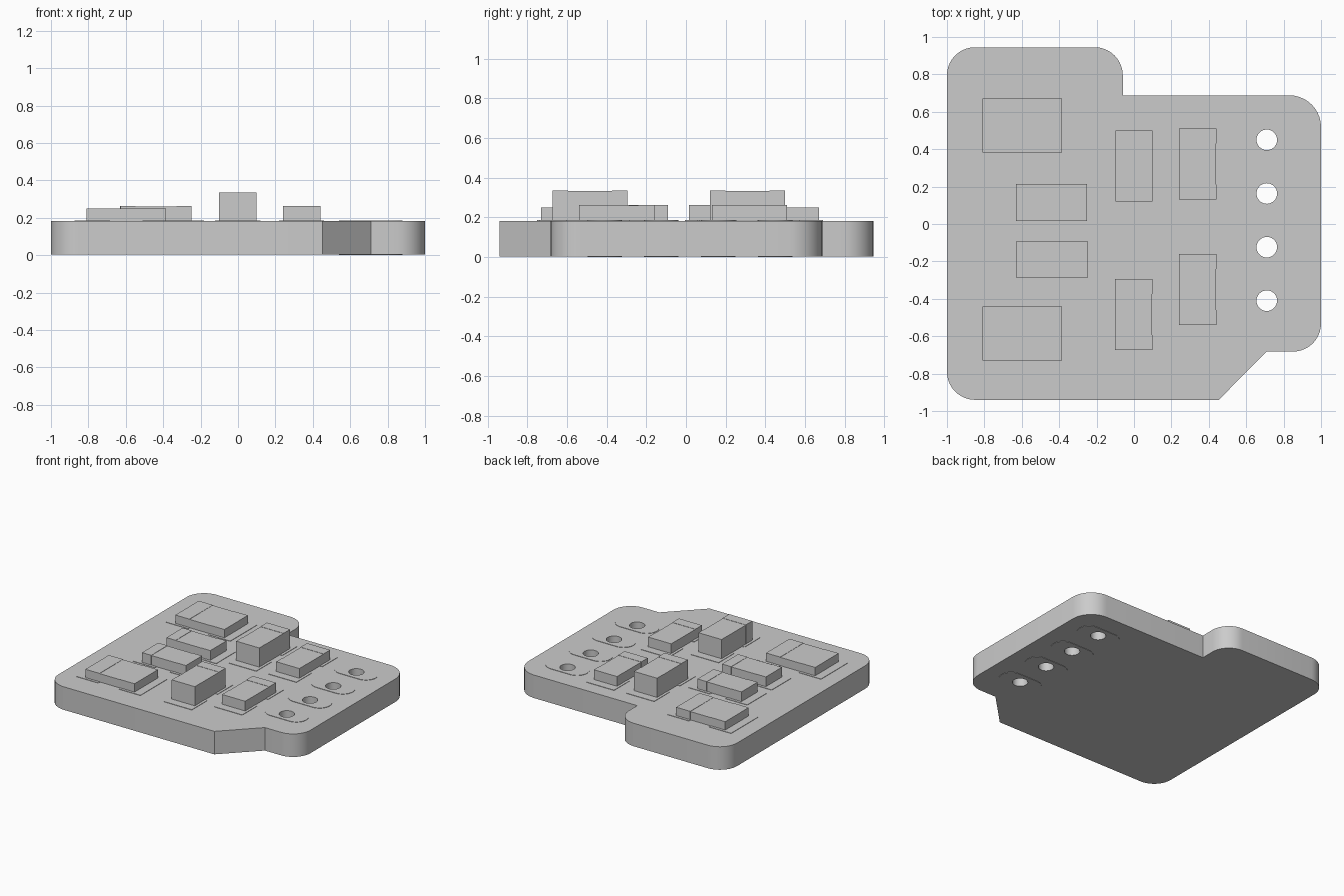
import bpy
import math
from mathutils import Vector

cube = bpy.data.objects.get("Cube")
if cube:
    bpy.data.objects.remove(cube, do_unlink=True)

grey = bpy.data.materials.new("light grey")
grey.use_nodes = True
grey.diffuse_color = (0.6, 0.6, 0.6, 1)
grey.node_tree.nodes["Principled BSDF"].inputs["Base Color"].default_value = (0.6, 0.6, 0.6, 1)

FOIL = 0.003            # thickness of the pads
TOP = 0.183             # upper face of the board
HOLE_X, HOLE_R = 0.71, 0.055
HOLE_YS = [0.45, 0.163, -0.124, -0.41]


def rounded(corners, steps=10):
    """Outline from (x, y, radius) corners, with tangent arcs."""
    pts = []
    for i, (x, y, r) in enumerate(corners):
        p = Vector((x, y))
        if r == 0:
            pts.append(p)
            continue
        a = (Vector(corners[i - 1][:2]) - p).normalized()
        b = (Vector(corners[(i + 1) % len(corners)][:2]) - p).normalized()
        half = a.angle(b) / 2
        centre = p + (a + b).normalized() * r / math.sin(half)
        start = p + a * r / math.tan(half) - centre
        end = p + b * r / math.tan(half) - centre
        sweep = start.angle(end)
        for k in range(steps + 1):
            t = k / steps
            pts.append(centre + (start * math.sin((1 - t) * sweep)
                                 + end * math.sin(t * sweep)) / math.sin(sweep))
    return pts


def circle(x, y, r, n=32):
    return [Vector((x + r * math.cos(math.tau * k / n),
                    y + r * math.sin(math.tau * k / n))) for k in range(n)]


def plate(name, loops, z0, z1):
    """Flat plate filled between closed loops; inner loops become holes."""
    curve = bpy.data.curves.new(name, 'CURVE')
    curve.dimensions = '2D'
    curve.fill_mode = 'BOTH'
    curve.extrude = (z1 - z0) / 2
    for loop in loops:
        spline = curve.splines.new('POLY')
        spline.points.add(len(loop) - 1)
        for point, p in zip(spline.points, loop):
            point.co = (p.x, p.y, 0, 1)
        spline.use_cyclic_u = True
    obj = bpy.data.objects.new(name, curve)
    obj.location.z = (z0 + z1) / 2
    curve.materials.append(grey)
    bpy.context.collection.objects.link(obj)
    bpy.ops.object.select_all(action='DESELECT')
    obj.select_set(True)
    bpy.context.view_layer.objects.active = obj
    bpy.ops.object.convert(target='MESH')
    bpy.ops.object.shade_smooth_by_angle(angle=math.radians(30))


def box(name, x0, x1, y0, y1, z0, z1):
    bpy.ops.mesh.primitive_cube_add(
        size=1, location=((x0 + x1) / 2, (y0 + y1) / 2, (z0 + z1) / 2))
    obj = bpy.context.object
    obj.name = name
    obj.scale = (x1 - x0, y1 - y0, z1 - z0)
    obj.data.materials.append(grey)


# Board with a raised tab, a chamfered corner and four drilled holes
outline = rounded([(-1, 0.945, 0.15), (-0.06, 0.945, 0.15), (-0.06, 0.688, 0),
                   (1, 0.688, 0.17), (1, -0.682, 0.15), (0.71, -0.682, 0),
                   (0.453, -0.94, 0), (-1, -0.94, 0.15)])
holes = [circle(HOLE_X, y, HOLE_R) for y in HOLE_YS]
plate("board", [outline] + holes, FOIL, TOP)

# Oval pads around the holes on both faces
for i, (y, hole) in enumerate(zip(HOLE_YS, holes), 1):
    w, h = 0.17, 0.087
    oval = rounded([(HOLE_X - w, y - h, h - 0.001), (HOLE_X + w, y - h, h - 0.001),
                    (HOLE_X + w, y + h, h - 0.001), (HOLE_X - w, y + h, h - 0.001)])
    plate(f"upper_pad_{i}", [oval, hole], TOP, TOP + FOIL)
    plate(f"lower_pad_{i}", [oval, hole], 0, FOIL)


def component(name, cx, cy, length, width, cap, top, along_x):
    """Chip with two end caps, each on its own pad."""
    def part(label, a0, a1, half, z0, z1):
        if along_x:
            box(f"{name}_{label}", cx + a0, cx + a1, cy - half, cy + half, z0, z1)
        else:
            box(f"{name}_{label}", cx - half, cx + half, cy + a0, cy + a1, z0, z1)

    end, half = length / 2, width / 2
    base = TOP + FOIL
    part("body", cap - end, end - cap, half - 0.001, base - 0.002, top - 0.002)
    for side, label in ((-1, "first"), (1, "second")):
        a, b = sorted((side * end, side * (end - cap)))
        part(label + "_cap", a, b, half, base, top)
        a, b = sorted((side * (end + 0.065), side * (end - 0.125)))
        part(label + "_pad", a, b, half + 0.02, TOP, base)


# Large flat chips, then small chips, tall chips and low chips
component("rear_large_chip", -0.597, 0.526, 0.425, 0.29, 0.122, 0.251, True)
component("front_large_chip", -0.597, -0.585, 0.425, 0.29, 0.122, 0.251, True)
component("rear_small_chip", -0.44, 0.115, 0.38, 0.2, 0.08, 0.262, True)
component("front_small_chip", -0.438, -0.19, 0.38, 0.2, 0.08, 0.262, True)
component("rear_tall_chip", 0, 0.31, 0.38, 0.2, 0.08, 0.336, False)
component("front_tall_chip", -0.002, -0.484, 0.38, 0.2, 0.08, 0.336, False)
component("rear_low_chip", 0.34, 0.32, 0.38, 0.2, 0.08, 0.262, False)
component("front_low_chip", 0.34, -0.35, 0.38, 0.2, 0.08, 0.262, False)
